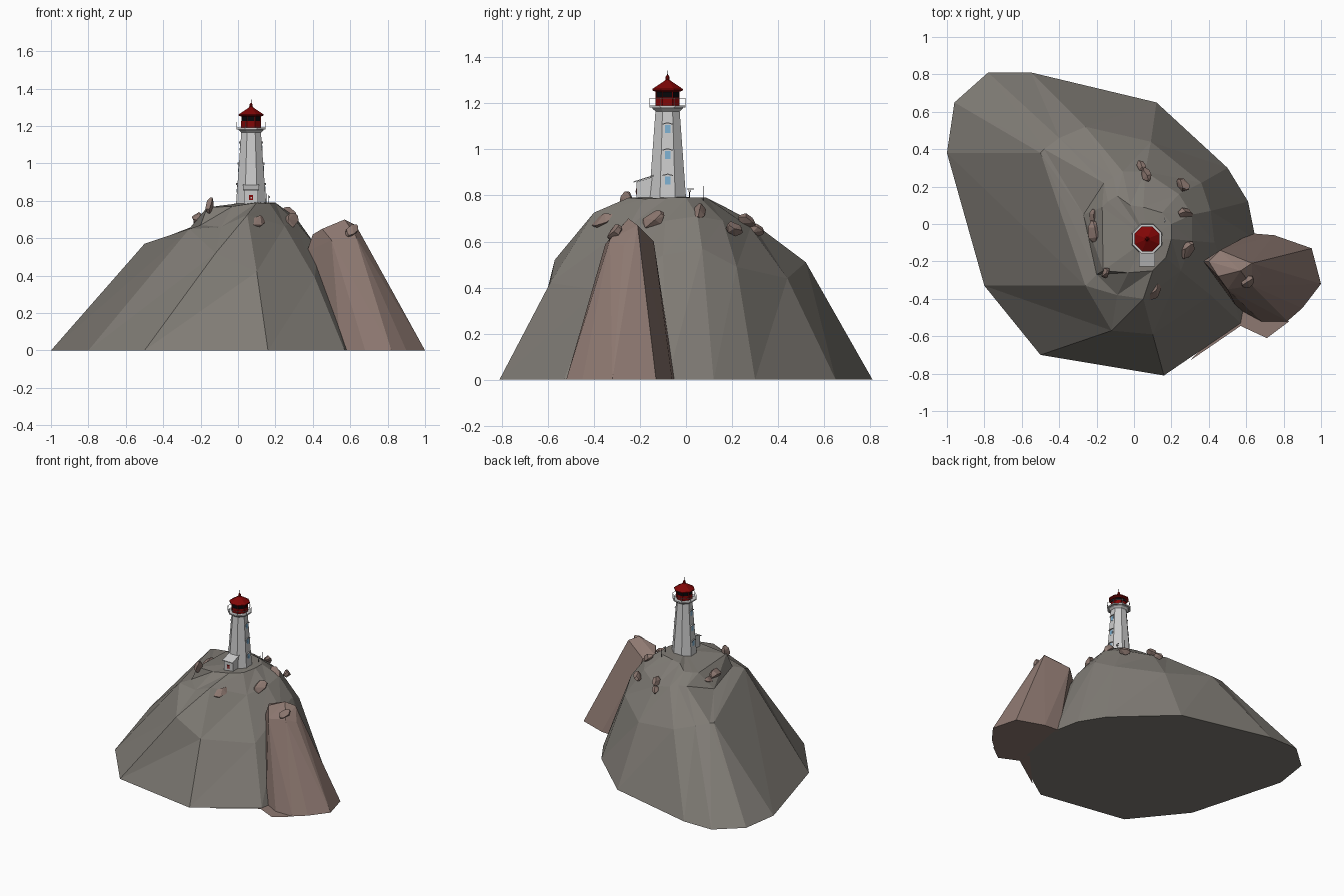
import bpy, bmesh, math, random
from mathutils import Vector

if "Cube" in bpy.data.objects:
    bpy.data.objects.remove(bpy.data.objects["Cube"])

random.seed(4)
CX, CY = 0.07, -0.08          # lighthouse axis
COS8 = math.cos(math.pi / 8)


def material(name, r, g, b):
    m = bpy.data.materials.new(name)
    m.diffuse_color = (r, g, b, 1)
    m.use_nodes = True
    m.node_tree.nodes["Principled BSDF"].inputs["Base Color"].default_value = m.diffuse_color
    return m


GREY = material("grey_rock", 0.215, 0.20, 0.178)
BROWN = material("brown_rock", 0.27, 0.19, 0.165)
WHITE = material("white_paint", 0.72, 0.73, 0.74)
RED = material("red_paint", 0.22, 0.002, 0.002)
DARK = material("dark_glass", 0.002, 0.002, 0.003)
BLUE = material("window_blue", 0.20, 0.42, 0.62)


def finish(name, bm, mat):
    bmesh.ops.recalc_face_normals(bm, faces=bm.faces)
    me = bpy.data.meshes.new(name)
    bm.to_mesh(me)
    bm.free()
    me.materials.append(mat)
    ob = bpy.data.objects.new(name, me)
    bpy.context.collection.objects.link(ob)
    return ob


def hull(name, pts, mat):
    bm = bmesh.new()
    for p in pts:
        bm.verts.new(p)
    bmesh.ops.convex_hull(bm, input=bm.verts)
    loose = [v for v in bm.verts if not v.link_faces]
    bmesh.ops.delete(bm, geom=loose, context='VERTS')
    return finish(name, bm, mat)


def lathe(name, profile, mat, sides=8, closed=False, centre=(CX, CY)):
    """Spin a (radius, z) profile; flat sides face the axes."""
    bm = bmesh.new()
    rings = []
    for r, z in profile:
        rings.append([bm.verts.new((centre[0] + r * math.cos((k + .5) * math.tau / sides),
                                    centre[1] + r * math.sin((k + .5) * math.tau / sides), z))
                      for k in range(sides)])
    pairs = list(zip(rings, rings[1:]))
    if closed:
        pairs.append((rings[-1], rings[0]))
    else:
        bm.faces.new(rings[0])
        bm.faces.new(rings[-1])
    for a, b in pairs:
        for k in range(sides):
            j = (k + 1) % sides
            bm.faces.new((a[k], a[j], b[j], b[k]))
    return finish(name, bm, mat)


def box(name, lo, hi, mat):
    return hull(name, [(x, y, z) for x in (lo[0], hi[0]) for y in (lo[1], hi[1])
                       for z in (lo[2], hi[2])], mat)


# Main rock: each spoke runs base (x, y), then mid, shoulder and rim (x, y, z)
spokes = [
    ((-1, .38), (-.5, .38, .57), (-.27, .05, .64), (-.17, .09, .75)),
    ((-.8, -.33), (-.26, -.33, .65), (-.2, -.27, .67), (-.165, -.25, .765)),
    ((-.5, -.7), (-.12, -.57, .52), (-.09, -.38, .66), (-.03, -.26, .77)),
    ((.16, -.81), (.1, -.59, .42), (.05, -.4, .725), (.1, -.25, .79)),
    ((.57, -.53), (.41, -.38, .39), (.25, -.25, .665), (.17, -.18, .785)),
    ((.65, -.08), (.43, -.1, .54), (.31, -.09, .69), (.2, -.08, .79)),
    ((.61, .12), (.41, .07, .57), (.31, .05, .71), (.2, .0, .79)),
    ((.5, .3), (.36, .22, .49), (.24, .16, .69), (.15, .06, .79)),
    ((.12, .65), (.09, .44, .44), (.06, .28, .66), (.05, .09, .79)),
    ((-.55, .81), (-.26, .52, .51), (-.06, .28, .69), (-.02, .1, .785)),
    ((-.78, .81), (-.4, .46, .55), (-.11, .25, .7), (-.09, .15, .76)),
    ((-.96, .65), (-.48, .4, .57), (-.16, .22, .695), (-.14, .12, .755)),
]
bm = bmesh.new()
cols = [[bm.verts.new((*s[0], 0))] + [bm.verts.new(p) for p in s[1:]] for s in spokes]
peak = bm.verts.new((CX, CY, .795))
bm.faces.new([c[0] for c in cols])
for a, b in zip(cols, cols[1:] + cols[:1]):
    for k in range(3):
        bm.faces.new((a[k], b[k], b[k + 1]))
        bm.faces.new((a[k], b[k + 1], a[k + 1]))
    bm.faces.new((a[3], b[3], peak))
finish("main_rock", bm, GREY)

# Brown side rock and its flat foot
base = [(.55, -.45), (.68, -.52), (.82, -.52), (.9, -.45), (1, -.32), (.95, -.13),
        (.75, -.06), (.63, -.05), (.56, -.1)]
top = [(.37, -.2, .53), (.4, -.2, .62), (.46, -.14, .6), (.57, -.25, .7), (.45, -.28, .65),
       (.63, -.21, .67), (.68, -.27, .58), (.5, -.35, .59), (.63, -.33, .61)]
hull("side_rock", [(x, y, 0) for x, y in base] + top, BROWN)
bm = bmesh.new()
bm.faces.new([bm.verts.new((x, y, 0)) for x, y in
              [(.3, -.73), (.57, -.545), (.71, -.61), (.83, -.52), (.56, -.45)]])
finish("side_rock_foot", bm, BROWN)

# Boulders: x, y, z, half length, long direction
boulders = [(.04, .31, .65, .036, (-.3, .5, -.3)), (.065, .265, .69, .042, (-.2, .5, -.3)),
            (.26, .21, .655, .045, (-.5, .5, -.3)), (.275, .055, .73, .048, (.6, -.1, -.5)),
            (.28, -.14, .69, .06, (.4, .6, .5)), (.105, -.355, .685, .058, (.4, .8, .4)),
            (-.15, -.26, .775, .045, (.2, .1, 1)), (-.215, .04, .69, .04, (0, 1, .2)),
            (-.21, -.04, .70, .062, (-.1, 1, .1)), (.61, -.31, .64, .045, (.5, .5, .5))]
for i, (x, y, z, s, d) in enumerate(boulders):
    rot = Vector(d).to_track_quat('X', 'Z').to_matrix()
    pts = []
    for sx, w in ((-1, .22), (-.55, .62), (.45, .6), (1, .25)):
        for k in range(4):
            t = k * math.pi / 2 + random.uniform(-.45, .45)
            p = Vector((sx * s * random.uniform(.85, 1), w * s * math.cos(t), w * s * math.sin(t)))
            pts.append(Vector((x, y, z)) + rot @ p)
    hull(f"boulder_{i + 1}", pts, BROWN)

# Tower, gallery and railing
lathe("tower", [(.089, .76), (.057, 1.165), (.072, 1.178), (.072, 1.183)], WHITE)
lathe("gallery_floor", [(.084, 1.182), (.084, 1.191)], WHITE)
lathe("gallery_rail", [(.082, 1.218), (.084, 1.218), (.084, 1.22), (.082, 1.22)],
      WHITE, closed=True)
for k in range(8):
    t = (k + .5) * math.tau / 8
    lathe("rail_post", [(.0016, 1.19), (.0016, 1.222)], WHITE, 4,
          centre=(CX + .083 * math.cos(t), CY + .083 * math.sin(t)))

# Lantern room, roof and finial
lathe("lantern_base", [(.057, 1.19), (.057, 1.226)], RED)
lathe("lantern_glass", [(.054, 1.226), (.054, 1.257)], DARK)
for k in range(8):
    t = (k + .5) * math.tau / 8
    lathe("lantern_mullion", [(.0025, 1.224), (.0025, 1.258)], RED, 4,
          centre=(CX + .0545 * math.cos(t), CY + .0545 * math.sin(t)))
lathe("lantern_roof", [(.056, 1.25), (.072, 1.256), (.072, 1.262), (.014, 1.298), (.01, 1.304)], RED)
lathe("roof_ball", [(.004, 1.3), (.009, 1.306), (.009, 1.315), (.004, 1.322)], RED)
lathe("roof_spike", [(.0025, 1.318), (.001, 1.345)], DARK, 4)

# Windows with pitched hoods on both sides
for side in (-1, 1):
    for z in (.865, .975, 1.088):
        def wall(h):
            return COS8 * (.089 + (.057 - .089) * (h - .76) / .405)

        def slab(name, outline, d, mat):
            hull(name, [(CX + side * (wall(h) + o), CY + y, h) for y, h in outline
                        for o in (-.006, d)], mat)
        slab("window_frame", [(-.016, z - .021), (.016, z - .021), (.016, z + .02), (-.016, z + .02)],
             .001, WHITE)
        slab("window_pane", [(-.012, z - .017), (.012, z - .017), (.012, z + .017), (-.012, z + .017)],
             .002, BLUE)
        for e in (-1, 1):
            slab("window_hood", [(0, z + .025), (0, z + .03), (e * .023, z + .019), (e * .023, z + .024)],
                 .008, WHITE)

# Entrance porch with lean-to roof and door
x0, x1 = CX - .037, CX + .037
hull("porch", [(x, y, z) for x in (x0, x1) for y, z in
               ((-.215, .76), (-.215, .858), (-.12, .76), (-.12, .888))], WHITE)
hull("porch_roof", [(x, y, z + d) for x in (x0 - .005, x1 + .005) for d in (0, .005)
                    for y, z in ((-.227, .856), (-.12, .89))], WHITE)
box("porch_door", (CX - .011, -.218, .804), (CX + .011, -.21, .83), RED)
box("door_pane", (CX - .004, -.219, .813), (CX + .004, -.21, .821), WHITE)

# Small mast and signal horn behind the tower
lathe("mast", [(.0015, .77), (.0015, .84)], DARK, 6, centre=(.15, .075))
lathe("horn_post", [(.002, .77), (.002, .83)], DARK, 6, centre=(.165, .015))
box("horn_arm", (.163, .005, .826), (.167, .035, .83), WHITE)
box("horn_box", (.16, .01, .815), (.17, .022, .827), WHITE)
